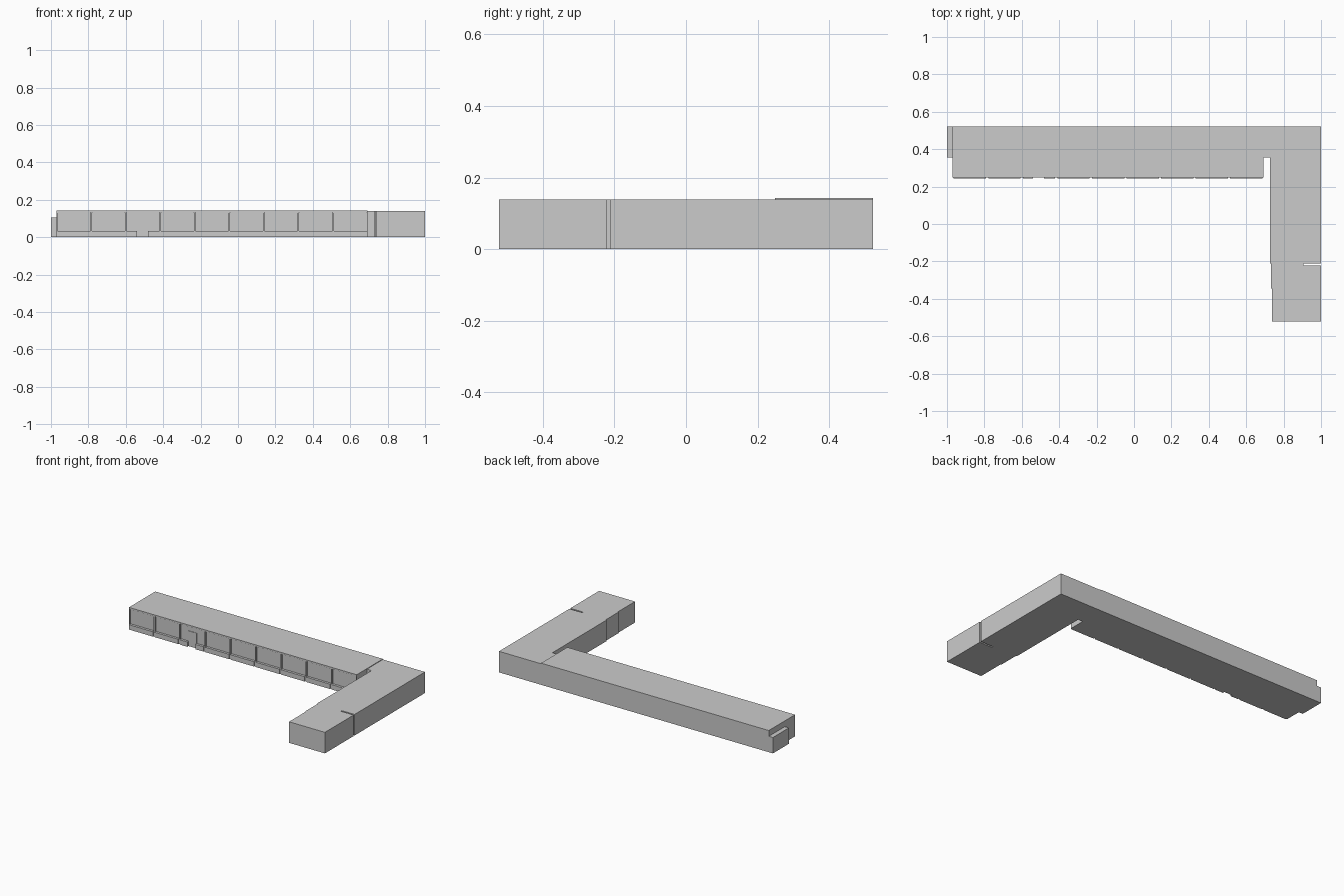
import bpy, bmesh

if "Cube" in bpy.data.objects:
    bpy.data.objects.remove(bpy.data.objects["Cube"])


def box(name, x0, x1, y0, y1, z0, z1):
    return prism(name, [(x0, y0), (x1, y0), (x1, y1), (x0, y1)], z0, z1)


def prism(name, outline, z0, z1):
    """Extrude a counter-clockwise floor outline from z0 to z1."""
    bm = bmesh.new()
    face = bm.faces.new([bm.verts.new((x, y, z0)) for x, y in outline])
    new = bmesh.ops.extrude_face_region(bm, geom=[face])["geom"]
    verts = [v for v in new if isinstance(v, bmesh.types.BMVert)]
    bmesh.ops.translate(bm, verts=verts, vec=(0, 0, z1 - z0))
    bmesh.ops.recalc_face_normals(bm, faces=bm.faces)
    mesh = bpy.data.meshes.new(name)
    bm.to_mesh(mesh)
    bm.free()
    obj = bpy.data.objects.new(name, mesh)
    bpy.context.collection.objects.link(obj)
    return obj


LEFT, RIGHT, BACK = -0.97, 0.693, 0.522
FRONT, GLASS, SILL = 0.248, 0.258, 0.242
SILL_Z, HEAD_Z, ROOF_Z = 0.032, 0.133, 0.143
DOOR = (-0.54, -0.48)
BAYS = 9
STEP = (RIGHT - LEFT) / BAYS

# Long wing: body behind the glazing, with the roof edge and base in front
box("long_wing_body", LEFT, RIGHT, GLASS, BACK, 0, ROOF_Z)
box("roof_edge", LEFT, RIGHT, FRONT, GLASS, HEAD_Z, ROOF_Z)
for label, a, b in (("left", LEFT, DOOR[0]), ("right", DOOR[1], RIGHT)):
    box("base_" + label, a, b, FRONT, GLASS, 0, SILL_Z)

# Facade posts, sills and window frames
for i in range(BAYS + 1):
    x = LEFT + i * STEP
    box("facade_post", max(LEFT, x - 0.004), min(RIGHT, x + 0.004),
        FRONT, GLASS, SILL_Z, HEAD_Z)
for i in range(BAYS):
    a, b = LEFT + i * STEP + 0.006, LEFT + (i + 1) * STEP - 0.006
    parts = [(a, b)]
    if a < DOOR[0] < b:
        parts = [(a, DOOR[0]), (DOOR[1], b)]
    for p, q in parts:
        box("window_sill", p, q, SILL, FRONT, 0, SILL_Z)
    box("window_head", a, b, 0.252, GLASS, HEAD_Z - 0.005, HEAD_Z)

# Door leaf set slightly proud of the glazing
box("door_leaf", DOOR[0], DOOR[1], 0.255, GLASS, 0, 0.1)

# Low annex on the left end wall
box("end_annex", -1.0, LEFT, 0.355, BACK, 0, 0.105)

# Short wing with joint slot, stepped inner wall and link to the long wing
prism("short_wing", [
    (0.738, -0.522), (1.0, -0.522), (1.0, -0.222), (0.905, -0.222),
    (0.905, -0.212), (1.0, -0.212), (1.0, BACK), (RIGHT, BACK),
    (RIGHT, 0.355), (0.727, 0.355), (0.727, -0.21), (0.733, -0.21),
    (0.733, -0.345), (0.738, -0.345)], 0, 0.139)
